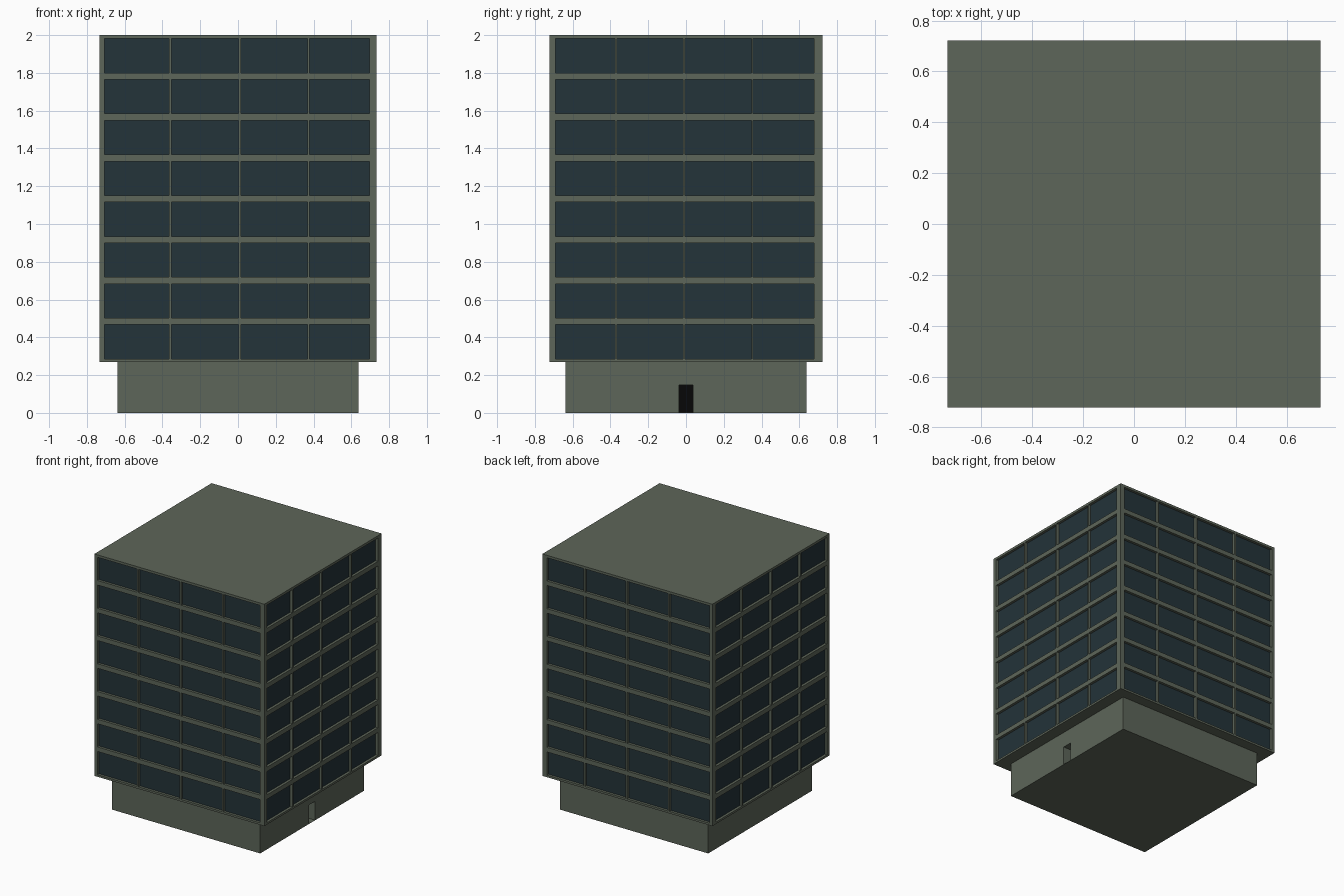
import bpy, bmesh
from mathutils import Vector

if "Cube" in bpy.data.objects:
    bpy.data.objects.remove(bpy.data.objects["Cube"])

HX, HY, BASE, TOP_Z, Z0 = 0.733, 0.722, 0.638, 2.0, 0.27
RECESS = 0.02


def material(name, rgb):
    m = bpy.data.materials.new(name)
    m.diffuse_color = (*rgb, 1)
    m.use_nodes = True
    m.node_tree.nodes["Principled BSDF"].inputs["Base Color"].default_value = m.diffuse_color
    return m


concrete = material("concrete", (0.110, 0.132, 0.100))
glass = material("glass", (0.017, 0.033, 0.041))
dark = material("dark", (0.002, 0.002, 0.002))


def box(name, lo, hi, mat):
    bpy.ops.mesh.primitive_cube_add(size=1, location=[(a + b) / 2 for a, b in zip(lo, hi)])
    ob = bpy.context.object
    ob.name = name
    ob.scale = [b - a for a, b in zip(lo, hi)]
    bpy.ops.object.transform_apply(location=True, rotation=False, scale=True)
    ob.data.materials.append(mat)
    return ob


def wall(bm, cols, rows, place, inward):
    """Grid wall: every odd cell becomes a recessed glass pane."""
    v = [[bm.verts.new(place(u, z)) for z in rows] for u in cols]
    panes = []
    for i in range(len(cols) - 1):
        for j in range(len(rows) - 1):
            f = bm.faces.new((v[i][j], v[i + 1][j], v[i + 1][j + 1], v[i][j + 1]))
            if i % 2 and j % 2:
                panes.append(f)
    for f in bmesh.ops.extrude_discrete_faces(bm, faces=panes)["faces"]:
        # extruded cap is the pane, its side walls stay concrete
        f.material_index = 1
        bmesh.ops.translate(bm, verts=f.verts, vec=Vector(inward) * RECESS)


# Tower with eight window rows on all four sides
rows = [Z0]
for k in range(8):
    z = 0.286 + 0.2163 * k
    rows += [z, z + 0.181]
rows.append(TOP_Z)
xs = [-HX, -0.708, -0.364, -0.352, 0.002, 0.015, 0.367, 0.379, 0.695, HX]
ys = [-HY, -0.692, -0.375, -0.364, -0.016, -0.004, 0.346, 0.356, 0.677, HY]

bm = bmesh.new()
for s in (-1, 1):
    wall(bm, xs, rows, lambda u, z: (u, s * HY, z), (0, -s, 0))
    wall(bm, ys, rows, lambda u, z: (s * HX, u, z), (-s, 0, 0))
bmesh.ops.remove_doubles(bm, verts=bm.verts, dist=1e-4)
# Flat roof and underside
bmesh.ops.holes_fill(bm, edges=[e for e in bm.edges if e.is_boundary], sides=0)
bmesh.ops.recalc_face_normals(bm, faces=bm.faces)
for f in bm.faces:
    if len(f.verts) == 4 and f.material_index == 1:
        # keep glass only on faces parallel to a wall plane and set back from it
        c = f.calc_center_median()
        back = abs(abs(c.x) - HX + RECESS) < 1e-4 and abs(f.normal.x) > 0.9
        side = abs(abs(c.y) - HY + RECESS) < 1e-4 and abs(f.normal.y) > 0.9
        f.material_index = 1 if back or side else 0
me = bpy.data.meshes.new("tower")
bm.to_mesh(me)
bm.free()
me.materials.append(concrete)
me.materials.append(glass)
bpy.context.collection.objects.link(bpy.data.objects.new("tower", me))

# Ground floor with a recessed doorway on the right side
base = box("ground_floor", (-BASE, -BASE, 0), (BASE, BASE, Z0), concrete)
cutter = box("doorway_cutter", (BASE - 0.08, -0.038, 0.002), (BASE + 0.1, 0.037, 0.148), concrete)
cutter.hide_render = True
cutter.hide_viewport = True
cut = base.modifiers.new("doorway", 'BOOLEAN')
cut.operation = 'DIFFERENCE'
cut.solver = 'EXACT'
cut.object = cutter
box("door", (BASE - 0.085, -0.037, 0.003), (BASE - 0.075, 0.036, 0.147), dark)
